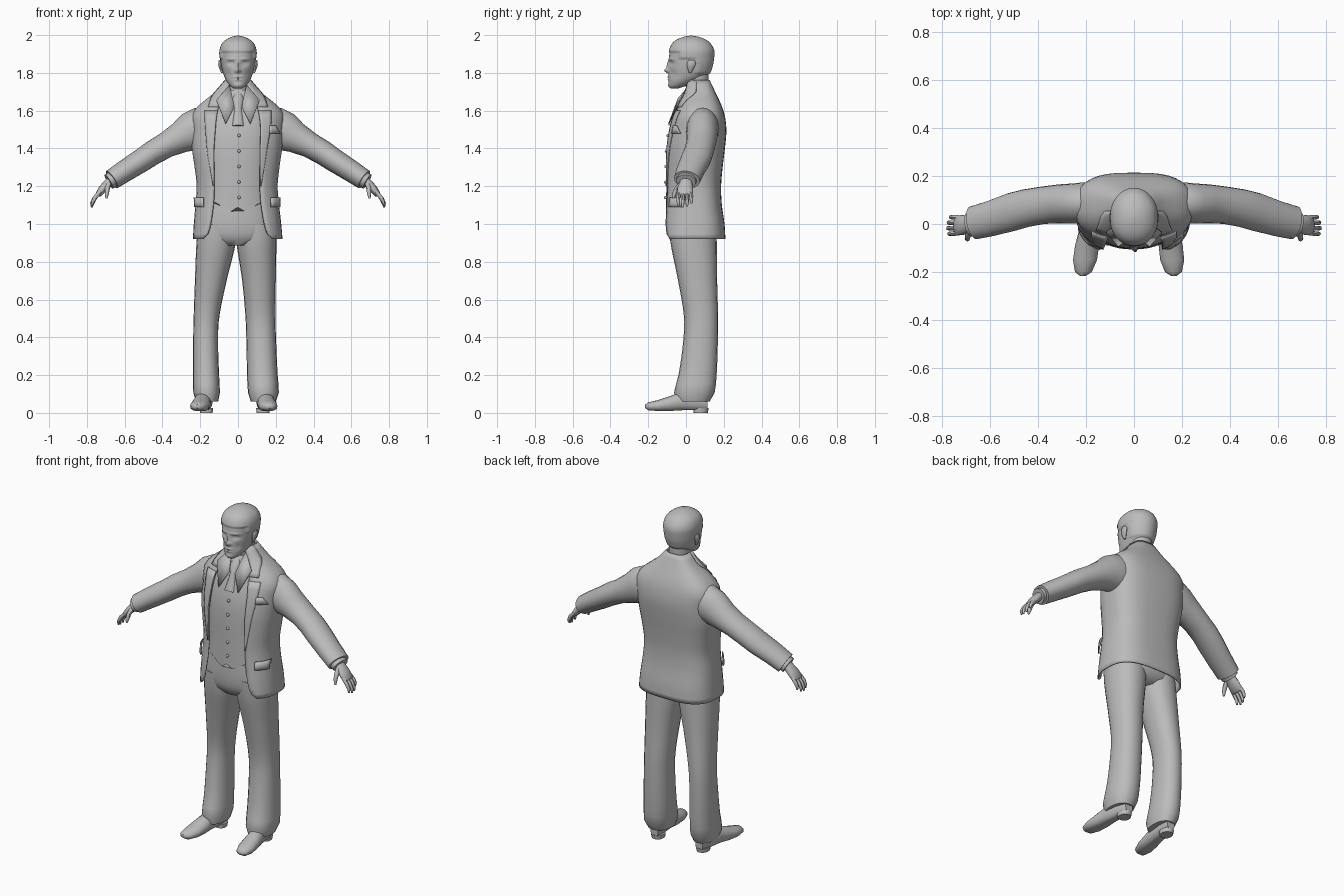
import bpy, bmesh, math
from mathutils import Vector
from math import sin, cos, pi, exp

grey = bpy.data.materials.new("plain_grey")
grey.diffuse_color = (0.5, 0.5, 0.5, 1)


def finish(name, bm, angle=45, solid=0):
    bmesh.ops.recalc_face_normals(bm, faces=bm.faces)
    me = bpy.data.meshes.new(name)
    bm.to_mesh(me)
    bm.free()
    me.materials.append(grey)
    ob = bpy.data.objects.new(name, me)
    bpy.context.collection.objects.link(ob)
    if solid:
        m = ob.modifiers.new("thickness", 'SOLIDIFY')
        m.thickness, m.offset = solid, 0
    bpy.ops.object.select_all(action='DESELECT')
    ob.select_set(True)
    bpy.context.view_layer.objects.active = ob
    bpy.ops.object.shade_smooth_by_angle(angle=math.radians(angle))
    return ob


def skin(name, rings, closed=True, caps=True, angle=45, solid=0, shape=None):
    """Join rows of points into a surface."""
    bm = bmesh.new()
    vs = [[bm.verts.new(p) for p in r] for r in rings]
    n = len(vs[0])
    for a, b in zip(vs, vs[1:]):
        for i in range(n if closed else n - 1):
            j = (i + 1) % n
            bm.faces.new((a[i], a[j], b[j], b[i]))
    if closed and caps:
        bm.faces.new(vs[0])
        bm.faces.new(vs[-1])
    if shape:
        for v in bm.verts:
            v.co = shape(v.co)
    return finish(name, bm, angle, solid)


def row_at(rows, z):
    """Smoothly interpolate rows keyed by their first number."""
    z = min(max(z, rows[0][0]), rows[-1][0])
    i = max(k for k in range(len(rows) - 1) if rows[k][0] <= z)

    def slope(k, c):
        a, b = rows[max(k - 1, 0)], rows[min(k + 1, len(rows) - 1)]
        return (b[c] - a[c]) / (b[0] - a[0])
    a, b = rows[i], rows[i + 1]
    h = b[0] - a[0]
    t = (z - a[0]) / h
    return [a[c] * (2*t**3 - 3*t*t + 1) + b[c] * (3*t*t - 2*t**3)
            + h * slope(i, c) * (t**3 - 2*t*t + t) + h * slope(i + 1, c) * (t**3 - t*t)
            for c in range(1, len(a))]


def surf(rows, z, th, ef=1.0, eb=1.0, off=0.0):
    """Point on a body with rows (z, x0, x1, y0, y1); th = 0 is the front."""
    x0, x1, y0, y1 = row_at(rows, z)
    s, c = sin(th), cos(th)
    e = ef if c > 0 else eb
    f = lambda v: math.copysign(abs(v) ** e, v)
    return Vector(((x0 + x1) / 2 + ((x1 - x0) / 2 + off) * f(s),
                   (y0 + y1) / 2 - ((y1 - y0) / 2 + off) * f(c), z))


def body(name, rows, n=24, steps=12, ef=1.0, eb=1.0, **kw):
    z0, z1 = rows[0][0], rows[-1][0]
    return skin(name, [[surf(rows, z0 + (z1 - z0) * k / steps, 2 * pi * i / n, ef, eb)
                        for i in range(n)] for k in range(steps + 1)], **kw)


def tube(name, path, n=14, **kw):
    """Limb along (x, y, z, in-plane radius, y radius) stations."""
    rings = []
    for k, (x, y, z, r, ry) in enumerate(path):
        a, b = path[max(k - 1, 0)], path[min(k + 1, len(path) - 1)]
        d = Vector((b[0] - a[0], b[1] - a[1], b[2] - a[2])).normalized()
        v = (Vector((0, 1, 0)) - d * d.y).normalized()
        u = d.cross(v)
        rings.append([Vector((x, y, z)) + u * r * cos(2*pi*i/n) + v * ry * sin(2*pi*i/n) for i in range(n)])
    return skin(name, rings, **kw)


# Jacket: open shell, with a curved front edge
JACKET = [(.92, -.235, .232, -.135, .205), (1.0, -.23, .225, -.13, .2), (1.1, -.222, .214, -.12, .186),
          (1.2, -.215, .206, -.115, .182), (1.3, -.226, .216, -.113, .19), (1.4, -.24, .23, -.108, .202),
          (1.5, -.238, .238, -.092, .21), (1.58, -.24, .24, -.066, .2), (1.63, -.2, .2, -.042, .183),
          (1.69, -.125, .125, -.012, .155), (1.76, -.062, .062, .015, .122)]
EDGE = [(.92, .185), (.94, .162), (1.0, .142), (1.15, .122), (1.4, .122), (1.58, .112), (1.69, .075), (1.76, .03)]
jk = dict(ef=.85, eb=.68)


def theta(z, x):
    x0, x1 = row_at(JACKET, z)[:2]
    return math.asin(min(.99, abs(x) / ((x1 - x0) / 2)) ** (1 / .85))


rings = []
for k in range(33):
    z = .92 + .84 * k / 32
    t0 = theta(z, row_at(EDGE, z)[0])
    rings.append([surf(JACKET, z, t0 + (2*pi - 2*t0) * i / 32, **jk) for i in range(33)])
skin("jacket", rings, closed=False, solid=.008)


def patch(name, side, zs, xs, off):
    """Thin plate lying on the jacket; xs(z) gives inner and outer x."""
    rows = []
    for z in zs:
        a, b = (theta(z, x) for x in xs(z))
        rows.append([surf(JACKET, z, side * (a + (b - a) * i / 4), off=off, **jk) for i in range(5)])
    skin(name, rows, closed=False, solid=.005)


for s, tag in ((-1, "right"), (1, "left")):
    # Lapels, upper collar and pocket flaps
    patch("lapel_" + tag, s, [1.2 + .04 * k for k in range(11)],
          lambda z: (row_at(EDGE, z)[0] - .004, row_at(EDGE, z)[0] + .002 + .06 * (z - 1.2) / .4), .008)
    patch("collar_" + tag, s, [1.62 + .02 * k for k in range(8)],
          lambda z: (row_at(EDGE, z)[0] - .004, row_at(EDGE, z)[0] + .05), .008)
    patch("pocket_flap_" + tag, s, (1.09, 1.11, 1.14), lambda z: (.165, .212), .016)
patch("pocket_square", 1, (1.48, 1.5, 1.52), lambda z: (.16, .215 - (z - 1.48) * .6), .01)

# Waistcoat with pointed hem, and its buttons
VEST = [(1.08, -.185, .18, -.106, .15), (1.2, -.18, .175, -.104, .15), (1.4, -.19, .185, -.1, .16),
        (1.5, -.19, .19, -.086, .16), (1.6, -.17, .17, -.054, .15), (1.66, -.12, .12, -.028, .13),
        (1.71, -.07, .07, -.006, .12)]


def vest_hem(p):
    if p.z < 1.12 and p.y < 0:
        p.z += .05 * min(1, abs(abs(p.x) - .04) / .08) - .015
    return p


body("waistcoat", VEST, n=40, ef=.9, shape=vest_hem)
for k in range(5):
    bm = bmesh.new()
    bmesh.ops.create_uvsphere(bm, u_segments=8, v_segments=6, radius=.009)
    z = 1.14 + .082 * k
    bmesh.ops.translate(bm, verts=bm.verts, vec=(.005, row_at(VEST, z)[2] - .003, z))
    finish("waistcoat_button", bm)

# Shirt collar points and tie knot
for s in (-1, 1):
    pts = [(.045, .012, 1.735), (.115, -.035, 1.655), (.065, -.092, 1.53), (.02, -.055, 1.62)]
    skin("shirt_collar", [[Vector((s*x, y, z)) for x, y, z in pts[:2]],
                          [Vector((s*x, y, z)) for x, y, z in (pts[3], pts[2])]], closed=False, solid=.006)
tube("tie", [(0, .005, 1.69, .02, .02), (0, -.03, 1.66, .03, .015), (0, -.05, 1.61, .018, .014),
             (0, -.085, 1.52, .03, .01)], n=8)

# Trousers: seat and two slightly different legs
body("trouser_seat", [(.885, -.11, .09, -.06, .12), (.92, -.2, .185, -.088, .16), (1.0, -.213, .203, -.1, .168),
                      (1.15, -.19, .185, -.095, .15)], steps=8, ef=.85, eb=.8)
LEG_R = [(.06, -.222, -.105, -.05, .125), (.1, -.236, -.096, -.064, .15), (.2, -.238, -.1, -.04, .162),
         (.35, -.238, -.105, -.018, .168), (.5, -.235, -.1, -.01, .17), (.7, -.228, -.06, -.042, .165),
         (.9, -.22, -.012, -.082, .163), (1.0, -.21, -.01, -.09, .16)]
LEG_L = [(.06, .068, .2, -.05, .125), (.1, .054, .216, -.064, .15), (.2, .048, .21, -.04, .162),
         (.35, .045, .203, -.018, .168), (.5, .04, .198, -.01, .17), (.7, .022, .2, -.042, .165),
         (.9, -.008, .203, -.082, .163), (1.0, -.01, .2, -.09, .16)]
for tag, leg in (("right", LEG_R), ("left", LEG_L)):
    body("trouser_leg_" + tag, leg, n=20, steps=20, ef=.9, eb=.9)

# Shoes with heels
SHOE = [(-.216, .012, .025, .042), (-.2, .035, .014, .052), (-.15, .05, .01, .062), (-.09, .05, .01, .08),
        (-.02, .042, .014, .105), (.06, .04, .014, .1), (.115, .025, .014, .09)]
for tag, toe, heel in (("right", -.213, -.168), ("left", .166, .132)):
    rings = []
    for y, w, z0, z1 in SHOE:
        cx = heel + (toe - heel) * (.11 - y) / .326
        rings.append([Vector((cx + w * cos(a), y, max(z0, (z0 + z1) / 2 + .6 * (z1 - z0) * sin(a))))
                      for a in (2*pi*i/16 for i in range(16))])
    skin("shoe_" + tag, rings, angle=50)
    body("heel_" + tag, [(0, heel - .034, heel + .034, .04, .115), (.025, heel - .037, heel + .037, .038, .12)],
         n=14, steps=1, ef=.7)

# Sleeves, cuffs and hands
for s, tag in ((-1, "right"), (1, "left")):
    def limb(name, path, **kw):
        tube(name + "_" + tag, [(s * p[0],) + tuple(p[1:]) for p in path], **kw)
    limb("sleeve", [(.15, .09, 1.51, .1, .08), (.205, .088, 1.505, .112, .086), (.25, .085, 1.488, .104, .084),
                    (.31, .084, 1.455, .082, .081), (.38, .078, 1.418, .068, .078), (.45, .066, 1.378, .065, .079),
                    (.51, .05, 1.337, .062, .08), (.6, .022, 1.28, .058, .074), (.668, .005, 1.235, .054, .07)], n=20)
    limb("shirt_cuff", [(.64, .008, 1.25, .043, .055), (.684, 0, 1.224, .043, .053)])
    limb("palm", [(.66, .003, 1.242, .024, .03), (.69, 0, 1.213, .024, .034), (.715, -.004, 1.187, .022, .042),
                  (.738, -.006, 1.158, .017, .042), (.744, -.006, 1.15, .01, .036)])
    for k in range(4):
        y, ln = .026 - .021 * k, (.75, .95, 1, .9)[k]
        limb("finger", [(.728, y, 1.172, .011, .01), (.728 + .032 * ln, y * 1.1, 1.172 - .035 * ln, .011, .01),
                        (.728 + .046 * ln, y * 1.1, 1.172 - .062 * ln, .009, .009),
                        (.728 + .046 * ln, y * 1.1, 1.172 - .084 * ln, .005, .005)], n=8)
    limb("thumb", [(.684, -.02, 1.215, .014, .014), (.692, -.05, 1.186, .013, .013),
                   (.694, -.062, 1.16, .011, .011), (.697, -.066, 1.135, .005, .005)], n=8)
    for k in range(3):
        bm = bmesh.new()
        bmesh.ops.create_uvsphere(bm, u_segments=6, v_segments=4, radius=.007)
        bmesh.ops.translate(bm, verts=bm.verts, vec=(s * (.6 + .017 * k), .075 - .006 * k, 1.25 - .01 * k))
        finish("sleeve_button", bm)

# Neck
body("neck", [(1.62, -.07, .07, -.01, .12), (1.7, -.058, .058, .0, .118), (1.8, -.06, .06, -.01, .12)], steps=6)

# Head: rounded body shaped by soft bumps, with the hair swelling over the hairline
HEAD = [(1.718, -.022, .022, -.082, -.04), (1.73, -.04, .04, -.09, .0), (1.755, -.06, .06, -.092, .06),
        (1.785, -.074, .074, -.092, .112), (1.83, -.086, .086, -.09, .134), (1.88, -.092, .092, -.09, .143),
        (1.92, -.092, .092, -.084, .143), (1.955, -.08, .08, -.068, .125), (1.98, -.056, .056, -.04, .095),
        (1.994, -.024, .024, -.0, .055), (1.997, -.006, .006, .02, .035)]
# x, z, x spread, z spread, forward push
BUMPS = [(0, 1.812, .013, .012, .024), (0, 1.84, .01, .022, .012), (0, 1.778, .022, .006, .006),
         (0, 1.764, .018, .005, .005), (0, 1.771, .024, .003, -.004), (0, 1.733, .02, .01, .005),
         (.037, 1.851, .018, .011, -.013), (.037, 1.85, .009, .005, .007), (.035, 1.873, .026, .006, .005),
         (.05, 1.795, .015, .02, -.006)]


def face(p):
    if p.y < .0:
        for x, z, sx, sz, d in BUMPS:
            p.y -= d * exp(-((abs(p.x) - x) / sx) ** 2 - ((p.z - z) / sz) ** 2)
    line = 1.905 if p.y < -.03 else 1.87 if p.y < .05 else 1.79
    if p.z > line:
        g = .006 * min(1, (p.z - line) / .012) * min(1, (2 - p.z) / .04)
        p.x *= 1 + g * 11
        p.y += g if p.y > .03 else -g
    return p


body("head", HEAD, n=56, steps=60, ef=.92, angle=60, shape=face)
for s in (-1, 1):
    body("ear", [(1.8, s*.083 - .006, s*.083 + .006, .015, .028), (1.825, s*.091 - .009, s*.091 + .009, .008, .042),
                 (1.85, s*.095 - .01, s*.095 + .01, .005, .052), (1.868, s*.095 - .006, s*.095 + .006, .015, .045)],
         n=12, steps=6)
